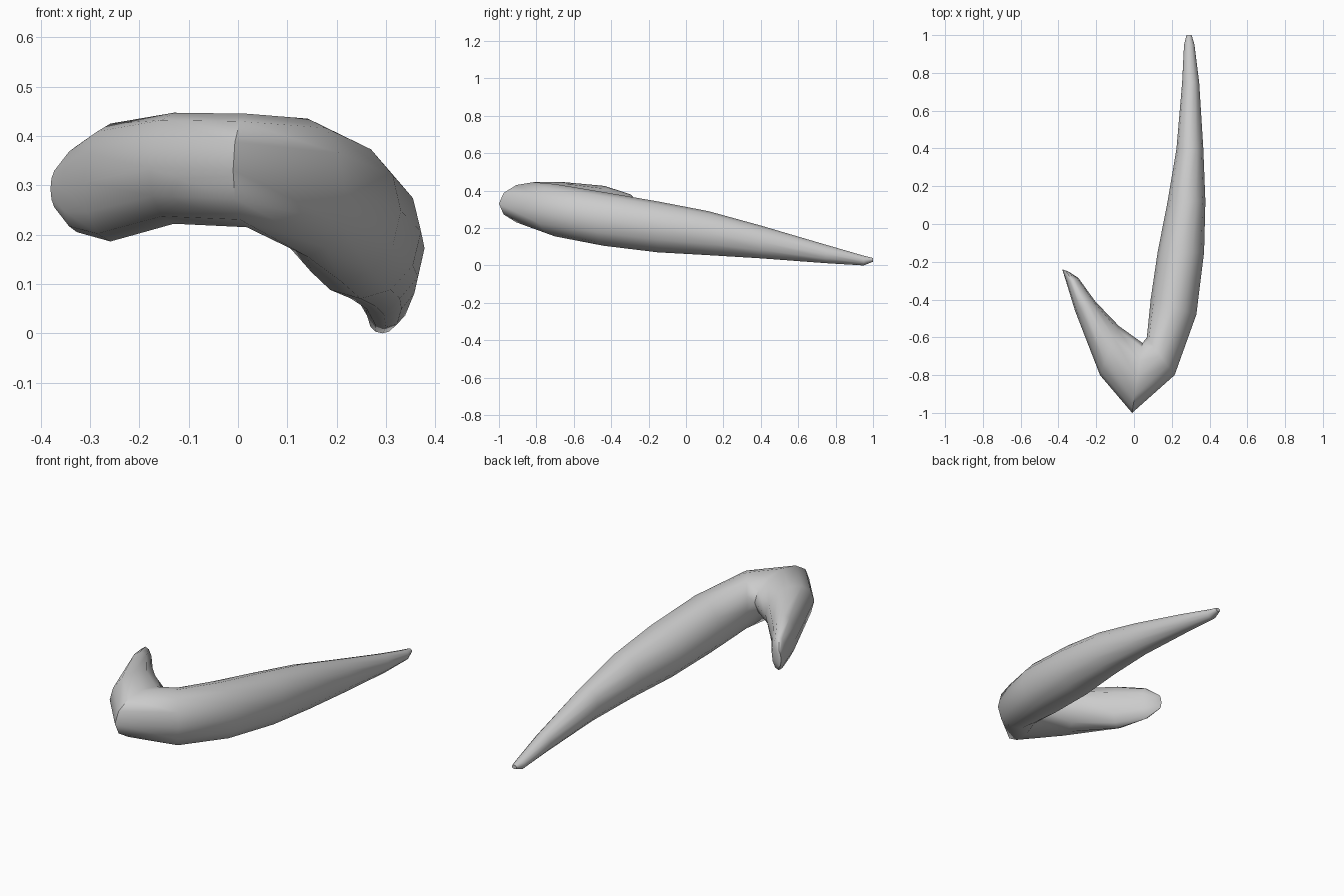
import bpy, bmesh, math
from mathutils import Vector

if "Cube" in bpy.data.objects:
    bpy.data.objects.remove(bpy.data.objects["Cube"])

# Cross-sections along the hook: outer x, outer y, inner x, inner y, bottom z, top z
SECTIONS = [
    (.305, 1.0, .278, 1.0, .020, .040),
    (.320, .95, .265, .95, .000, .052),
    (.345, .75, .255, .75, .012, .110),
    (.367, .40, .225, .40, .038, .213),
    (.378, .12, .178, .12, .055, .290),
    (.371, -.15, .125, -.15, .070, .342),
    (.330, -.48, .088, -.40, .105, .392),
    (.215, -.80, .068, -.60, .155, .435),
    (-.010, -1.0, .045, -.63, .215, .445),
    (-.180, -.80, -.080, -.54, .222, .447),
    (-.312, -.46, -.205, -.41, .186, .425),
    (-.358, -.31, -.295, -.285, .205, .380),
    (-.380, -.24, -.350, -.25, .250, .335),
]
SIDES = 12


def add_ring(bm, ox, oy, ix, iy, lo, hi):
    outer, inner = Vector((ox, oy, 0)), Vector((ix, iy, 0))
    mid, half = (outer + inner) / 2, (outer - inner) / 2
    ring = []
    for k in range(SIDES):
        a = math.tau * k / SIDES
        p = mid + half * math.cos(a)
        p.z = (lo + hi) / 2 + (hi - lo) / 2 * math.sin(a)
        ring.append(bm.verts.new(p))
    return ring


# Curved horn-shaped hook, lofted through the sections
bm = bmesh.new()
rings = [add_ring(bm, *s) for s in SECTIONS]
for a, b in zip(rings, rings[1:]):
    for k in range(SIDES):
        n = (k + 1) % SIDES
        bm.faces.new((a[k], a[n], b[n], b[k]))
bm.faces.new(rings[0])
bm.faces.new(rings[-1])
bmesh.ops.recalc_face_normals(bm, faces=bm.faces)
mesh = bpy.data.meshes.new("curved_hook")
bm.to_mesh(mesh)
bm.free()
hook = bpy.data.objects.new("curved_hook", mesh)
bpy.context.collection.objects.link(hook)

# Smooth shading with sharp ends
bpy.context.view_layer.objects.active = hook
hook.select_set(True)
bpy.ops.object.shade_smooth_by_angle(angle=math.radians(60))
